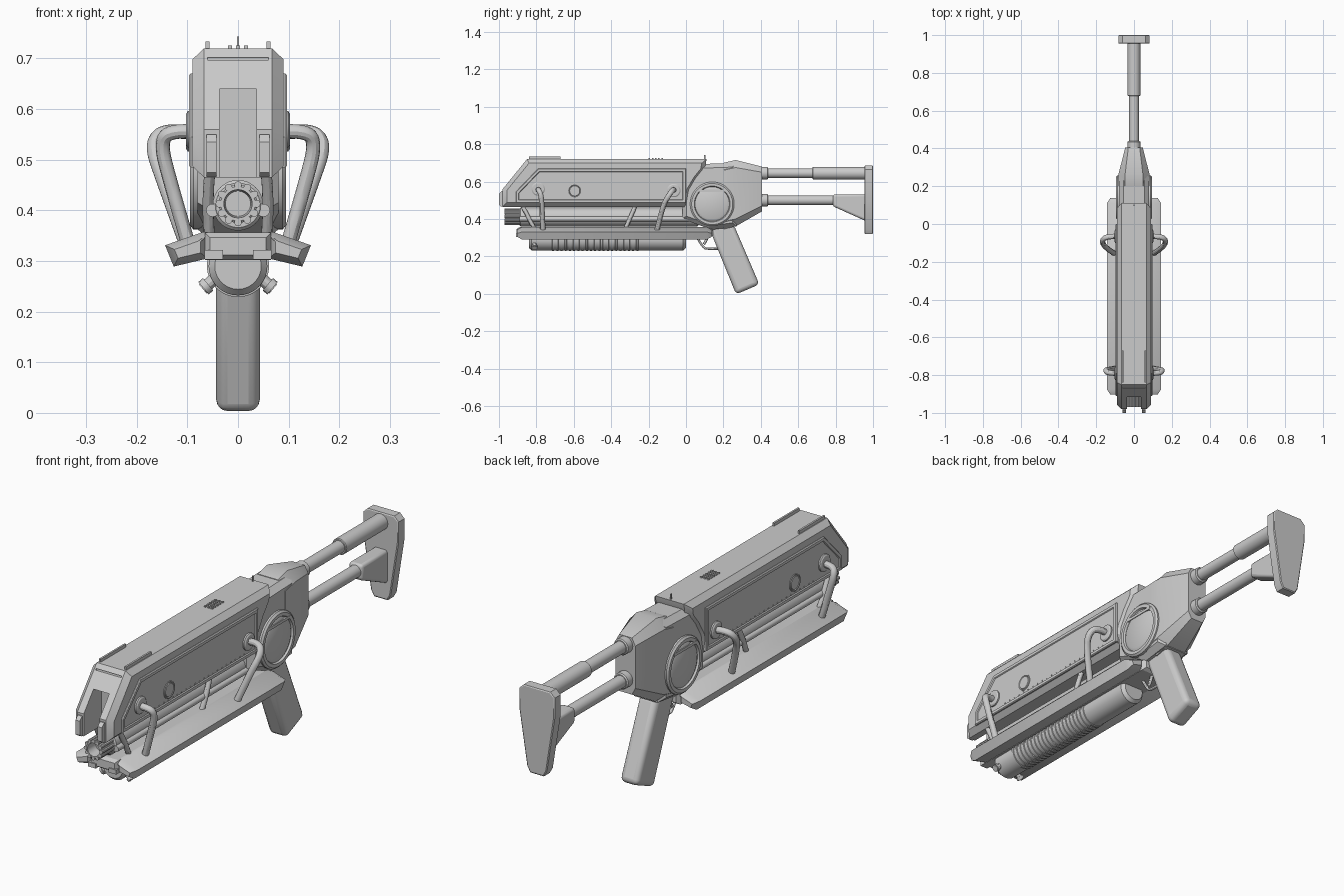
import bpy, bmesh, math
from mathutils import Vector

if "Cube" in bpy.data.objects:
    bpy.data.objects.remove(bpy.data.objects["Cube"])


def finish(name, bm, mirror=False, bevel=0, segs=3):
    me = bpy.data.meshes.new(name)
    bm.to_mesh(me)
    bm.free()
    ob = bpy.data.objects.new(name, me)
    bpy.context.collection.objects.link(ob)
    if bevel:
        m = ob.modifiers.new("bevel", 'BEVEL')
        m.width, m.segments = bevel, segs
    if mirror:
        ob.modifiers.new("mirror", 'MIRROR')
    return ob


def prism(name, pts, a, b, axis, insets=(), **kw):
    """Extrude a 2D outline along an axis; insets = (thickness, depth) steps on both caps."""
    place = {'x': lambda p, t: (t, p[0], p[1]), 'y': lambda p, t: (p[0], t, p[1]),
             'z': lambda p, t: (p[0], p[1], t)}[axis]
    bm = bmesh.new()
    lo, hi = ([bm.verts.new(place(p, t)) for p in pts] for t in (a, b))
    caps = [bm.faces.new(lo), bm.faces.new(hi)]
    n = len(pts)
    for i in range(n):
        j = (i + 1) % n
        bm.faces.new((lo[i], lo[j], hi[j], hi[i]))
    bmesh.ops.recalc_face_normals(bm, faces=bm.faces)
    for th, dp in insets:
        bmesh.ops.inset_individual(bm, faces=caps, thickness=th, depth=dp, use_even_offset=True)
    return finish(name, bm, **kw)


def circle(u, v, r, n=32):
    return [(u + r * math.cos(2 * math.pi * i / n), v + r * math.sin(2 * math.pi * i / n)) for i in range(n)]


def rect(u0, u1, v0, v1):
    return [(u0, v0), (u1, v0), (u1, v1), (u0, v1)]


def sym(pts):
    return pts + [(-x, z) for x, z in reversed(pts)]


def box(name, x0, x1, y0, y1, z0, z1, **kw):
    return prism(name, rect(y0, y1, z0, z1), x0, x1, 'x', **kw)


def loft(name, sections):
    bm = bmesh.new()
    rings = [[bm.verts.new((x, y, z)) for x, z in pts] for y, pts in sections]
    bm.faces.new(rings[0])
    bm.faces.new(rings[-1])
    for r, s in zip(rings, rings[1:]):
        for i in range(len(r)):
            j = (i + 1) % len(r)
            bm.faces.new((r[i], r[j], s[j], s[i]))
    bmesh.ops.recalc_face_normals(bm, faces=bm.faces)
    return finish(name, bm)


def tube(name, pts, r, mirror=False, smooth=True):
    cu = bpy.data.curves.new(name, 'CURVE')
    cu.dimensions, cu.bevel_depth, cu.bevel_resolution, cu.use_fill_caps = '3D', r, 4, True
    sp = cu.splines.new('NURBS' if smooth else 'POLY')
    sp.points.add(len(pts) - 1)
    for p, c in zip(sp.points, pts):
        p.co = (*c, 1)
    if smooth:
        sp.order_u, sp.use_endpoint_u, sp.resolution_u = 3, True, 6
    ob = bpy.data.objects.new(name, cu)
    bpy.context.collection.objects.link(ob)
    bpy.ops.object.select_all(action='DESELECT')
    ob.select_set(True)
    bpy.context.view_layer.objects.active = ob
    bpy.ops.object.convert(target='MESH')
    ob = bpy.context.view_layer.objects.active
    if mirror:
        ob.modifiers.new("mirror", 'MIRROR')
    return ob


# Upper shroud with forked nose
shroud = prism("upper_shroud", [(-.98, .465), (-.98, .56), (-.85, .72), (.11, .72), (.10, .66),
               (.06, .61), (.025, .55), (.01, .465)], -.067, .067, 'x', [(.022, .023)])
cutters = [box("nose_slot_cutter", -.037, .037, -1.1, -.86, .4, .64),
           box("nose_groove_cutter", -.06, .06, -.95, -.855, .697, .702)]
for c in cutters:
    m = shroud.modifiers.new("cut", 'BOOLEAN')
    m.operation, m.object, m.solver = 'DIFFERENCE', c, 'EXACT'
    bpy.context.view_layer.objects.active = shroud
    bpy.ops.object.modifier_apply(modifier=m.name)
    bpy.data.objects.remove(c)
prism("nose_tip", [(-1, .475), (-1, .535), (-.985, .55), (-.95, .55), (-.95, .467), (-.99, .467)],
      .042, .062, 'x', mirror=True)
box("top_strip", .056, .064, -.84, -.67, .715, .733, mirror=True)
for i in range(5):
    for k in (-1, 0, 1):
        x, y = k * .016, -.2 + i * .017
        box("top_vent_rib", x - .004, x + .004, y, y + .008, .715, .725)
box("rear_sight", -.002, .002, .095, .103, .71, .743)

# Side panels with frame, buttons and rivets
prism("side_panel", [(-.91, .485), (-.91, .545), (-.79, .67), (0, .67), (0, .485)], .07, .093, 'x',
      [(.003, .004), (.012, 0), (.003, -.004)], mirror=True)
prism("panel_button", circle(-.595, .55, .036), .085, .096, 'x', [(.004, 0), (.003, -.003), (.002, .003)], mirror=True)
for y, z in ((-.79, .56), (-.065, .552)):
    prism("hose_flange", circle(y, z, .036), .085, .099, 'x', [(.006, .004)], mirror=True)
for i in range(22):
    y = -.72 + i * .03
    prism("panel_rivet", circle(y, .508, .003, 6), .09, .095, 'x', mirror=True)

# Side hoses
tube("front_hose", [(.085, -.79, .556), (.138, -.79, .558), (.152, -.775, .53), (.138, -.77, .47),
     (.10, -.765, .34)], .014, True)
tube("rear_hose", [(.085, -.065, .552), (.145, -.065, .562), (.172, -.09, .53), (.152, -.125, .47),
     (.105, -.155, .34)], .014, True)

# Barrel, muzzle, side rods and struts
prism("barrel", circle(0, .41, .05), -.885, .06, 'y', [(.006, .006)])
prism("muzzle", circle(0, .413, .038), -.965, -.86, 'y', [(.004, .003), (.006, 0), (.003, -.05)])
for i in range(12):
    a = math.tau * i / 12
    x, z = .037 * math.cos(a), .413 + .037 * math.sin(a)
    prism("muzzle_flute", circle(x, z, .0075, 10), -.97, -.88, 'y')
prism("side_rod", circle(.05, .40, .013, 16), -.89, .06, 'y', mirror=True)
for y0, y1 in ((-.875, -.81), (-.27, -.325)):
    tube("barrel_strut", [(.056, y0, .47), (.062, (y0 + y1) / 2, .41), (.056, y1, .345)], .011, True)

# Lower frame with angled wings
prism("lower_frame", rect(-.065, .065, .302, .356), -.89, .13, 'y', [(.01, .015)])
box("frame_front_foot", .03, .066, -.91, -.8, .303, .322, mirror=True)
prism("side_wing", [(.06, .357), (.07, .357), (.144, .331), (.127, .289), (.06, .305)], -.875, .11, 'y',
      [(.014, .028)], mirror=True)

# Under-barrel canister with ribs and nozzles
prism("canister", circle(0, .29, .058), -.825, -.015, 'y', [(.012, .014)])
for i in range(21):
    y = -.715 + i * .0225
    prism("canister_rib", circle(0, .29, .0615), y, y + .009, 'y', [(.002, .001)])
for s, r, a, b in (("nozzle_stem", .012, 0, .036), ("nozzle_cap", .016, .022, .034)):
    p, d = Vector((.042, -.81, .268)), Vector((.77, 0, -.64))
    tube(s, [p + d * a, p + d * b], r, True, False)

# Receiver and tapered rear block
prism("receiver", [(-.02, .40), (-.02, .69), (.27, .70), (.27, .36), (.12, .34), (.09, .36)],
      -.055, .055, 'x', [(.022, .025)])


def octagon(hx, z0, z1, cx, cz):
    return sym([(hx - cx, z0), (hx, z0 + cz), (hx, z1 - cz), (hx - cx, z1)])


loft("rear_block", [(.2, octagon(.082, .345, .70, .035, .04)), (.265, octagon(.082, .36, .715, .035, .04)),
                    (.405, octagon(.046, .44, .68, .016, .03))])

# Round side dials
prism("dial", circle(.14, .48, .118, 48), .06, .088, 'x', [(.008, .007), (.014, 0), (.004, -.008), (.012, .006)],
      mirror=True)
box("dial_bar", .085, .096, .065, .215, .545, .557, mirror=True)

# Pistol grip and trigger
prism("grip", [(.12, .36), (.255, .37), (.392, .05), (.268, -.003)], -.043, .043, 'x', bevel=.022, segs=4)
tube("trigger_guard", [(0, .055, .31), (0, .09, .245), (0, .12, .24), (0, .18, .24)], .006)
tube("trigger", [(0, .12, .32), (0, .11, .285), (0, .095, .265)], .007)

# Telescopic stock
for z in (.645, .50):
    prism("stock_collar", circle(0, z, .034), .39, .435, 'y', [(.005, .004)])
    prism("stock_rod", circle(0, z, .026), .40, .96, 'y')
prism("stock_sleeve", circle(0, .645, .034), .68, .96, 'y', [(.003, .003)])
prism("stock_wedge", [(.785, .468), (.785, .532), (.97, .532), (.97, .385)], -.032, .032, 'x', bevel=.012)
prism("butt_plate", sym([(.032, .32), (.046, .345), (.083, .58), (.083, .665), (.062, .685)]), .958, .997, 'y',
      [(.004, .003)])

# Smooth round parts, keep hard edges
bpy.ops.object.select_all(action='DESELECT')
for ob in bpy.context.scene.objects:
    if ob.type == 'MESH':
        ob.select_set(True)
        bpy.context.view_layer.objects.active = ob
bpy.ops.object.shade_smooth_by_angle(angle=math.radians(30))
